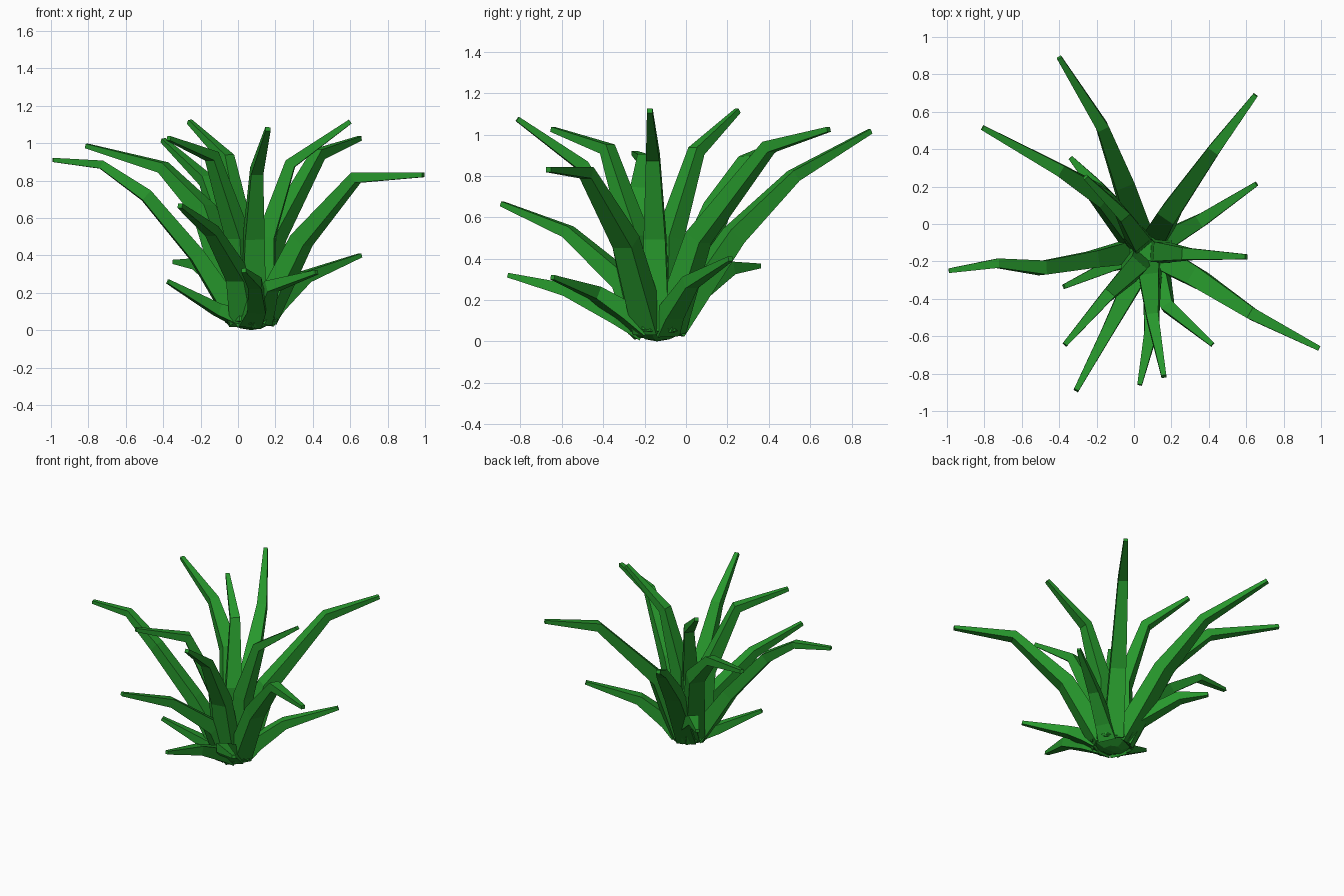
import bpy, bmesh
from mathutils import Vector

if "Cube" in bpy.data.objects:
    bpy.data.objects.remove(bpy.data.objects["Cube"])

green = bpy.data.materials.new("leaf_green")
green.diffuse_color = (0.02, 0.31, 0.025, 1)
green.use_nodes = True
green.node_tree.nodes["Principled BSDF"].inputs["Base Color"].default_value = green.diffuse_color
CENTRE = Vector((0.07, -0.14, 0.06))


def finish(bm, name):
    bmesh.ops.recalc_face_normals(bm, faces=bm.faces)
    me = bpy.data.meshes.new(name)
    bm.to_mesh(me)
    bm.free()
    me.materials.append(green)
    ob = bpy.data.objects.new(name, me)
    bpy.context.collection.objects.link(ob)
    return ob


# Tapered four-sided leaf swept along a path
def leaf(name, path, widths):
    pts = [Vector(p) for p in path]
    out = Vector((pts[-1].x - CENTRE.x, pts[-1].y - CENTRE.y, 0)).normalized()
    first = CENTRE + out * 0.07
    pts.insert(0, first)
    side = out.cross(Vector((0, 0, 1))).normalized()
    bm = bmesh.new()
    rings = []
    for i, p in enumerate(pts):
        a = (p - pts[i - 1]).normalized() if i else (pts[1] - p).normalized()
        b = (pts[i + 1] - p).normalized() if i < len(pts) - 1 else a
        t = (a + b).normalized()
        s = (side - t * side.dot(t)).normalized()
        n = s.cross(t)
        h = widths[i] / 2
        rings.append([bm.verts.new(p + s * u * h + n * v * h * 0.9)
                      for u, v in ((1, 1), (-1, 1), (-1, -1), (1, -1))])
    for r, q in zip(rings, rings[1:]):
        for k in range(4):
            bm.faces.new((r[k], r[(k + 1) % 4], q[(k + 1) % 4], q[k]))
    bm.faces.new(rings[0])
    bm.faces.new(rings[-1])
    return finish(bm, name)


# Tall leaves: middle, bend, tip
tall = [
    [(-0.06, 0.23, 0.51), (-0.17, 0.52, 0.80), (-0.40, 0.89, 1.015)],
    [(-0.18, 0.15, 0.64), (-0.40, 0.29, 0.87), (-0.81, 0.515, 0.985)],
    [(0.19, 0.06, 0.50), (0.43, 0.40, 0.94), (0.65, 0.69, 1.025)],
    [(0.15, -0.15, 0.50), (0.28, -0.16, 0.89), (0.60, -0.175, 1.115)],
    [(0.34, -0.29, 0.48), (0.63, -0.48, 0.815), (0.99, -0.665, 0.83)],
    [(0.085, -0.31, 0.50), (0.10, -0.50, 0.85), (0.16, -0.815, 1.075)],
    [(0.0, -0.24, 0.50), (-0.14, -0.38, 0.93), (-0.37, -0.645, 1.025)],
    [(0.02, -0.08, 0.50), (-0.06, 0.05, 0.92), (-0.26, 0.25, 1.115)],
    [(-0.0, -0.30, 0.29), (-0.14, -0.57, 0.53), (-0.31, -0.89, 0.665)],
]
for i, path in enumerate(tall):
    leaf(f"tall_leaf_{i + 1}", path, [0.13, 0.105, 0.065, 0.027])

# Long drooping leaf with one extra bend
leaf("long_leaf", [(-0.22, -0.19, 0.40), (-0.49, -0.235, 0.72),
                   (-0.73, -0.21, 0.885), (-0.99, -0.25, 0.91)],
     [0.13, 0.09, 0.075, 0.05, 0.025])

# Short low leaves around the foot
low = [
    [(-0.02, 0.0, 0.20), (-0.21, 0.21, 0.355), (-0.34, 0.355, 0.365)],
    [(0.20, -0.07, 0.14), (0.36, 0.02, 0.285), (0.655, 0.215, 0.40)],
    [(0.14, -0.30, 0.14), (0.18, -0.44, 0.235), (0.42, -0.645, 0.31)],
    [(0.10, -0.34, 0.13), (0.09, -0.58, 0.25), (0.03, -0.86, 0.32)],
    [(-0.02, -0.18, 0.08), (-0.11, -0.215, 0.11), (-0.375, -0.335, 0.26)],
]
for i, path in enumerate(low):
    leaf(f"low_leaf_{i + 1}", path, [0.12, 0.10, 0.07, 0.025])

# Faceted root crown: pointed underside, wide rim, narrower top
bm = bmesh.new()
for radius, z in ((0.06, 0.01), (0.145, 0.05), (0.13, 0.13), (0.07, 0.24)):
    bmesh.ops.create_circle(bm, segments=7, radius=radius)
    bm.verts.ensure_lookup_table()
    for v in bm.verts[-7:]:
        v.co += Vector((CENTRE.x, CENTRE.y, z))
bm.verts.new((CENTRE.x, CENTRE.y, 0))
bmesh.ops.convex_hull(bm, input=bm.verts)
finish(bm, "root_crown")
